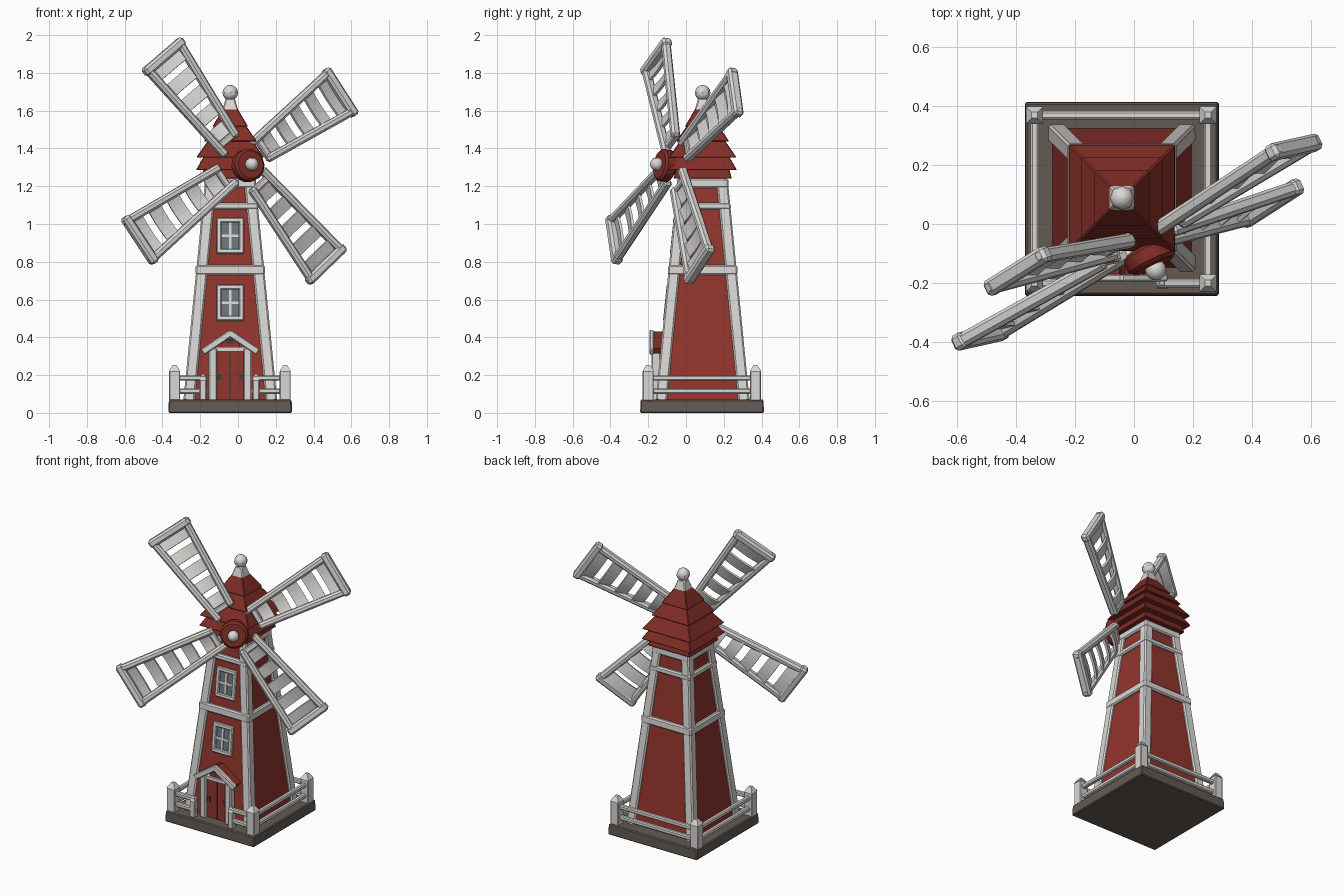
import bpy, bmesh, math
from mathutils import Vector as V, Matrix

if "Cube" in bpy.data.objects:
    bpy.data.objects.remove(bpy.data.objects["Cube"])

def material(name, rgb):
    m = bpy.data.materials.new(name)
    m.diffuse_color = (*rgb, 1)
    m.use_nodes = True
    m.node_tree.nodes["Principled BSDF"].inputs["Base Color"].default_value = m.diffuse_color
    return m

WHITE = material("white_wood", (0.70, 0.69, 0.67))
RED = material("red_boards", (0.29, 0.035, 0.025))
ROOF = material("roof_red", (0.22, 0.026, 0.019))
STONE = material("stone", (0.125, 0.102, 0.088))
GLASS = material("glass", (0.15, 0.18, 0.20))
DARK = material("dark_iron", (0.06, 0.045, 0.04))

CX, CY = -0.041, 0.088            # tower axis
I4 = Matrix.Identity(4)

def obj(name, verts, faces, mat, bevel=0.0, M=I4):
    me = bpy.data.meshes.new(name)
    me.from_pydata([tuple(M @ V(v)) for v in verts], [], faces)
    bm = bmesh.new()
    bm.from_mesh(me)
    bmesh.ops.recalc_face_normals(bm, faces=bm.faces)
    bm.to_mesh(me)
    bm.free()
    me.materials.append(mat)
    o = bpy.data.objects.new(name, me)
    bpy.context.scene.collection.objects.link(o)
    if bevel:
        b = o.modifiers.new("bevel", 'BEVEL')
        b.width, b.segments = bevel, 1
    return o

BOX = [(0, 1, 2, 3), (4, 5, 6, 7), (0, 1, 5, 4), (1, 2, 6, 5), (2, 3, 7, 6), (3, 0, 4, 7)]
RING = [(-1, -1), (1, -1), (1, 1), (-1, 1)]

def frustum(name, h0, z0, h1, z1, mat, bevel=0.0, c=(CX, CY)):
    """Square block with half widths h0 below and h1 above."""
    vs = [(c[0] + a * h, c[1] + b * h, z) for h, z in ((h0, z0), (h1, z1)) for a, b in RING]
    return obj(name, vs, BOX, mat, bevel)

def bar(name, p, q, w, d, mat, side=(0, 1, 0), bevel=0.0, M=I4):
    """Beam from p to q, d thick along side and w thick across it."""
    p, q = V(p), V(q)
    ax = (q - p).normalized()
    s = V(side)
    s = (s - ax * s.dot(ax)).normalized()
    t = ax.cross(s)
    vs = [e + t * a * w / 2 + s * b * d / 2 for e in (p, q) for a, b in RING]
    return obj(name, vs, BOX, mat, bevel, M)

def lathe(name, prof, n, mat, M):
    """Turned part from (radius, height) points."""
    vs = [(r * math.cos(2 * math.pi * k / n), r * math.sin(2 * math.pi * k / n), z)
          for r, z in prof for k in range(n)]
    fs = [(i * n + k, i * n + (k + 1) % n, (i + 1) * n + (k + 1) % n, (i + 1) * n + k)
          for i in range(len(prof) - 1) for k in range(n)]
    fs += [tuple(range(n)), tuple(range((len(prof) - 1) * n, len(prof) * n))]
    o = obj(name, vs, fs, mat, 0, M)
    bpy.context.view_layer.objects.active = o
    o.select_set(True)
    bpy.ops.object.shade_smooth_by_angle(angle=math.radians(40))
    o.select_set(False)
    return o

def ball(r, z):
    return [(max(r * math.sin(a), 0.002), z - r * math.cos(a))
            for a in (math.pi * i / 8 for i in range(9))]

SLOPE = 0.121 / 1.17
def half(z):                       # outer half width of the tower
    return 0.248 - SLOPE * (z - 0.07)

# stone base
frustum("base", 0.328, 0, 0.325, 0.07, STONE, 0.006, (CX, 0.085))

# tower body, corner posts and bands
frustum("tower", half(0.07) - 0.012, 0.06, half(1.25) - 0.012, 1.26, RED)
for a, b in RING:
    p0, p1 = half(0.06) - 0.03, half(1.24) - 0.025
    bar("corner_post", (CX + a * p0, CY + b * p0, 0.06), (CX + a * p1, CY + b * p1, 1.24),
        0.06, 0.06, WHITE, bevel=0.008)
for z, h in ((0.757, 0.052), (1.095, 0.036), (1.215, 0.05)):
    frustum("band", half(z) + 0.008, z - h / 2, half(z) + 0.006, z + h / 2, WHITE, 0.008)

# tiered roof
for h0, z0, h1, z1 in ((0.155, 1.24, 0.135, 1.31), (0.182, 1.285, 0.13, 1.375),
                       (0.18, 1.352, 0.105, 1.46), (0.14, 1.438, 0.07, 1.54),
                       (0.095, 1.515, 0.036, 1.615)):
    frustum("roof_tier", h0, z0, h1, z1, ROOF, 0.004)
frustum("finial_base", 0.043, 1.60, 0.024, 1.665, WHITE, 0.006)
lathe("finial_ball", ball(0.041, 1.695), 8, WHITE, Matrix.Translation((CX, CY, 0)))

# windows, laid on the sloping front wall
def window(zc):
    up, out = V((0, SLOPE, 1)).normalized(), V((0, -1, SLOPE)).normalized()
    o = V((CX, CY - half(zc) + 0.012, zc))
    M = Matrix(((1, up.x, out.x, o.x), (0, up.y, out.y, o.y), (0, up.z, out.z, o.z), (0, 0, 0, 1)))
    W, H = 0.06, 0.083
    bar("window_glass", (0, -H, 0.001), (0, H, 0.001), 2 * W, 0.008, GLASS, (0, 0, 1), 0, M)
    for s in (-1, 1):
        bar("window_side", (s * W, -H - .012, 0), (s * W, H + .012, 0), .026, .034, WHITE, (0, 0, 1), .005, M)
        bar("window_rail", (-W - .012, s * H, 0), (W + .012, s * H, 0), .026, .036, WHITE, (0, 0, 1), .005, M)
    bar("window_mullion", (0, -H, .002), (0, H, .002), .014, .018, WHITE, (0, 0, 1), 0, M)
    bar("window_crossbar", (-W, 0, .002), (W, 0, .002), .014, .018, WHITE, (0, 0, 1), 0, M)

window(0.582)
window(0.937)

# door with gabled porch
bar("door", (CX, -0.14, 0.065), (CX, -0.14, 0.335), 0.2, 0.045, RED)
bar("gable_fill", (CX, -0.135, 0.32), (CX, -0.135, 0.385), 0.1, 0.06, RED)
bar("door_seam", (CX, -0.163, 0.07), (CX, -0.163, 0.325), 0.006, 0.004, DARK)
bar("gable_vent", (CX, -0.166, 0.365), (CX, -0.166, 0.39), 0.04, 0.006, DARK)
for s in (-1, 1):
    bar("door_post", (CX + s * .092, -.158, .06), (CX + s * .092, -.158, .345), .044, .05, WHITE, bevel=.006)
    bar("door_handle", (CX + s * .058, -.164, .175), (CX + s * .058, -.164, .205), .02, .009, DARK)
    bar("porch_roof", (CX, -.135, .418), (CX + s * .138, -.135, .328), .03, .10, ROOF)
    bar("porch_trim", (CX - s * .008, -.182, .426), (CX + s * .147, -.182, .322), .036, .024, WHITE, bevel=.005)
bar("porch_lintel", (CX - .09, -.158, .337), (CX + .09, -.158, .337), .022, .04, WHITE)

# fence
def fence_post(x, y, top, h):
    frustum("fence_post", h, 0.06, h, top - 0.03, WHITE, 0.004, (x, y))
    frustum("fence_post_tip", h, top - 0.03, h * 0.35, top, WHITE, 0, (x, y))

X0, X1, Y0, Y1 = -0.336, 0.25, -0.2, 0.368
for x in (X0, X1):
    for y in (Y0, Y1):
        fence_post(x, y, 0.253, 0.029)
for x in (-0.185, 0.095):
    fence_post(x, Y0, 0.205, 0.018)
for z in (0.115, 0.185):
    for p, q in (((X0, Y0), (X0, Y1)), ((X1, Y0), (X1, Y1)), ((X0, Y1), (X1, Y1)),
                 ((X0, Y0), (-0.165, Y0)), ((0.075, Y0), (X1, Y0))):
        bar("fence_rail", (*p, z), (*q, z), 0.028, 0.028, WHITE, (0, 0, 1), 0.006)

# sail wheel frame: turned to the right and leaning back a little
f = V((0.4286, -0.891, 0.149)).normalized()
rx = V((-f.y, f.x, 0)).normalized()
ry = f.cross(rx)
c = V((0.024, -0.052, 1.322))
S = Matrix(((rx.x, ry.x, f.x, c.x), (rx.y, ry.y, f.y, c.y), (rx.z, ry.z, f.z, c.z), (0, 0, 0, 1)))
HUB = S @ Matrix.Translation((0, -0.022, 0))
lathe("hub", [(0.072, 0.03), (0.087, 0.042), (0.087, 0.085), (0.074, 0.097)], 14, ROOF, HUB)
lathe("hub_shaft", [(0.04, -0.15), (0.04, 0.04)], 10, ROOF, HUB)
lathe("hub_knob", ball(0.036, 0.112), 10, WHITE, HUB)

# four sails: tapering rails, end bars and bowed slats
def sail(angle, length):
    M = S @ Matrix.Rotation(math.radians(angle), 4, 'Z')
    R0, R1 = 0.09, length
    wid = lambda r: 0.058 + (r - R0) / (R1 - R0) * 0.066
    for s in (-1, 1):
        bar("sail_rail", (R0 if s > 0 else 0.13, s * wid(R0), 0.01), (R1, s * wid(R1), 0.0),
            0.042, 0.048, WHITE, (0, 0, 1), 0.012, M)
    e = R1 - 0.026
    bar("sail_end_bar", (e, -0.147, 0), (e, 0.147, 0), 0.05, 0.056, WHITE, (0, 0, 1), 0.012, M)
    bar("sail_inner_bar", (0.15, -0.07, 0), (0.15, 0.07, 0), 0.035, 0.035, WHITE, (0, 0, 1), 0.006, M)
    N = 6
    for i in range(5):
        r = 0.205 + (R1 - 0.283) / 4 * i
        vs = []
        for k in range(N + 1):
            t = 2 * k / N - 1
            z = -0.012 * (1 - t * t)
            vs += [(r - 0.036, t * wid(r), z + 0.01), (r + 0.036, t * wid(r), z - 0.01)]
        o = obj("sail_slat", vs, [(2 * k, 2 * k + 1, 2 * k + 3, 2 * k + 2) for k in range(N)], WHITE, 0, M)
        m = o.modifiers.new("thickness", 'SOLIDIFY')
        m.thickness, m.offset = 0.014, 0

for a, n in ((32.3, 0.735), (126.5, 0.735), (213, 0.78), (309.7, 0.73)):
    sail(a, n)
